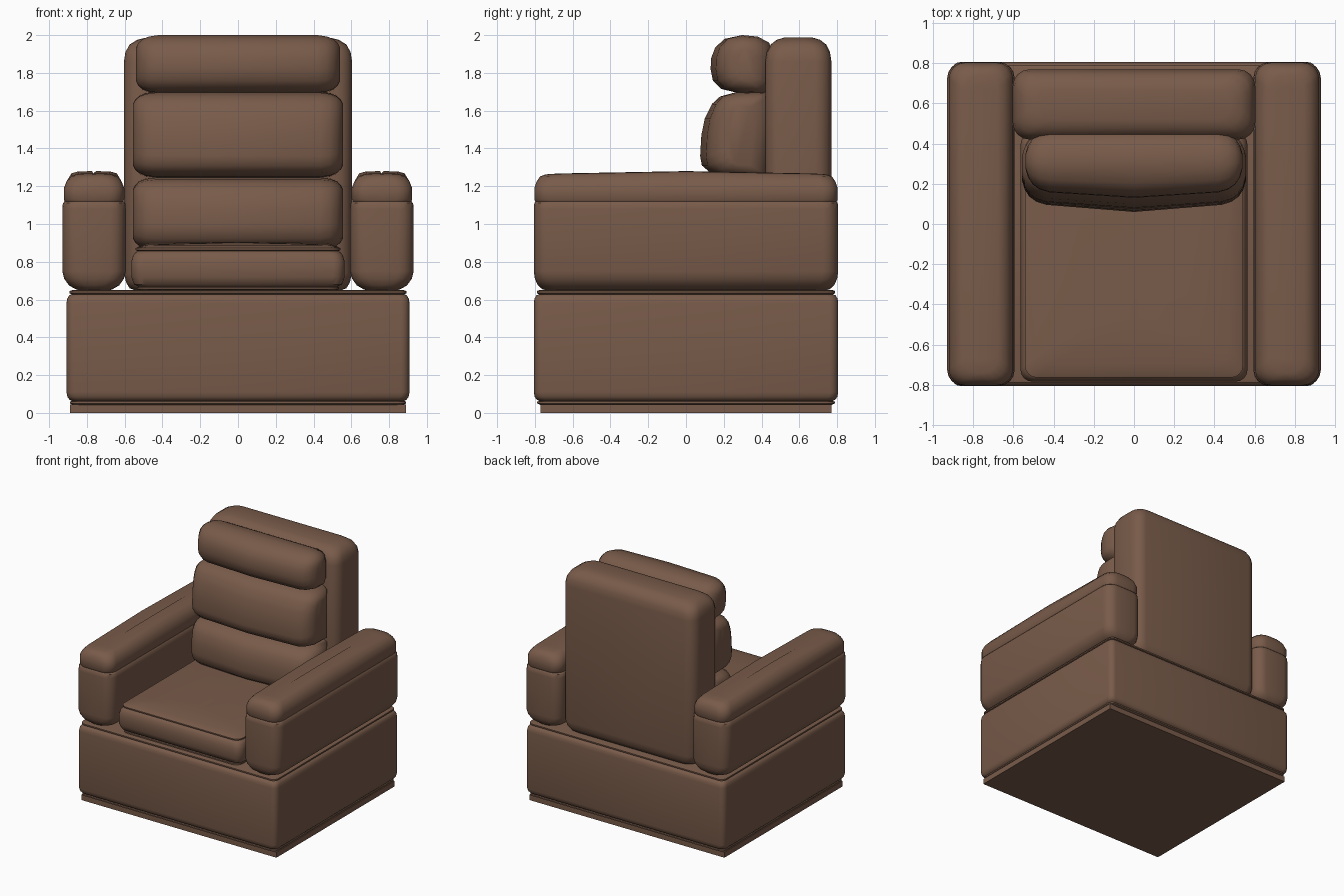
import bpy, bmesh, math
from mathutils import Vector

if "Cube" in bpy.data.objects:
    bpy.data.objects.remove(bpy.data.objects["Cube"])

leather = bpy.data.materials.new("brown_leather")
leather.diffuse_color = (0.19, 0.105, 0.068, 1)
leather.use_nodes = True
leather.node_tree.nodes["Principled BSDF"].inputs["Base Color"].default_value = leather.diffuse_color


def loft(name, rings, angle=40):
    """Skin a list of equal-length point rings and close both ends."""
    bm = bmesh.new()
    rows = [[bm.verts.new(p) for p in ring] for ring in rings]
    n = len(rows[0])
    for a, b in zip(rows, rows[1:]):
        for i in range(n):
            j = (i + 1) % n
            bm.faces.new((a[i], a[j], b[j], b[i]))
    bm.faces.new(rows[0][::-1])
    bm.faces.new(rows[-1])
    bmesh.ops.recalc_face_normals(bm, faces=bm.faces)
    mesh = bpy.data.meshes.new(name)
    bm.to_mesh(mesh)
    bm.free()
    obj = bpy.data.objects.new(name, mesh)
    bpy.context.collection.objects.link(obj)
    mesh.materials.append(leather)
    bpy.ops.object.select_all(action='DESELECT')
    obj.select_set(True)
    bpy.context.view_layer.objects.active = obj
    bpy.ops.object.shade_smooth_by_angle(angle=math.radians(angle))
    return obj


def rounded_rect(hx, hy, r, seg=4):
    """Rounded rectangle with extra points at the middle of each side."""
    r = min(r, hx * 0.95, hy * 0.95)
    pts = []
    mids = [(0, hy), (-hx, 0), (0, -hy), (hx, 0)]
    for q, (sx, sy) in enumerate([(1, 1), (-1, 1), (-1, -1), (1, -1)]):
        for k in range(seg + 1):
            a = (q + k / seg) * math.pi / 2
            pts.append((sx * (hx - r) + r * math.cos(a), sy * (hy - r) + r * math.sin(a)))
        pts.append(mids[q])
    return pts


def upholstered(name, cx, cy, hx, hy, r, levels, crown=0.0):
    """Rounded block; levels are (z, x inset, y inset). The last rings are crowned along y."""
    rings = []
    for i, (z, ix, iy) in enumerate(levels):
        c = crown if i >= len(levels) - 3 else 0
        rings.append([(cx + x, cy + y, z + c * (1 - (y / hy) ** 2))
                      for x, y in rounded_rect(hx - ix, hy - iy, r)])
    return loft(name, rings)


def back_cushion(name, half_w, profile, bulge):
    """Side profile (y, z) swept across x with soft ends and a fuller middle."""
    ys, zs = zip(*profile)
    cy, cz = (min(ys) + max(ys)) / 2, (min(zs) + max(zs)) / 2
    hy, hz = max(ys) - cy, max(zs) - cz
    ends = [(0, .11), (.012, .07), (.035, .035), (.07, .012), (.12, 0)]
    stations = [(-half_w + d, i) for d, i in ends] + [(0, 0)]
    stations += [(half_w - d, i) for d, i in reversed(ends)]
    rings = []
    for x, inset in stations:
        ring = []
        for y, z in profile:
            front = max(0, (cy - y) / hy)
            push = bulge * front * (1 - abs(x) / half_w)
            ring.append((x, cy + (y - cy) * (1 - inset / hy) - push,
                         cz + (z - cz) * (1 - inset * 0.6 / hz)))
        rings.append(ring)
    return loft(name, rings, 60)


# plinth
loft("plinth", [[(sx * .89, sy * .77, z) for sx, sy in ((1, 1), (-1, 1), (-1, -1), (1, -1))]
                for z in (0, .045)])

# base with piping along its top and bottom edges
upholstered("base", 0, 0, .908, .806, .045, [
    (.04, .04, .04), (.05, .018, .018), (.06, .018, .018), (.063, .03, .03), (.07, .016, .016),
    (.085, .005, .005), (.11, 0, 0), (.58, 0, 0), (.605, .004, .004), (.622, .014, .014),
    (.628, .028, .028), (.634, .016, .016), (.645, .016, .016), (.65, .03, .03)])

# arms with separate crowned arm pads
for side, s in (("left", -1), ("right", 1)):
    upholstered(side + "_arm", s * .762, 0, .168, .806, .08, [
        (.645, .1, .08), (.655, .07, .045), (.675, .035, .022), (.71, .01, .006),
        (.75, 0, 0), (1.08, 0, 0), (1.11, .003, .003), (1.12, .012, .012)])
    upholstered(side + "_arm_pad", s * .762, 0, .16, .803, .08, [
        (1.118, .006, .006), (1.13, 0, 0), (1.19, 0, 0), (1.225, .014, .012),
        (1.25, .04, .03), (1.26, .075, .06), (1.262, .15, .12)], crown=.018)

# seat cushion with piping
upholstered("seat_cushion", 0, -.165, .565, .62, .06, [
    (.648, .06, .05), (.655, .03, .025), (.665, .03, .025), (.668, .04, .035), (.68, .015, .015),
    (.72, 0, 0), (.8, 0, 0), (.835, .01, .01), (.852, .024, .022), (.856, .035, .032),
    (.862, .022, .02), (.872, .022, .02), (.878, .035, .032), (.886, .09, .09),
    (.89, .3, .2), (.893, .54, .3)], crown=.012)

# backrest shell
upholstered("backrest", 0, .595, .604, .175, .085, [
    (.645, .07, .05), (.66, .03, .03), (.69, .012, .01), (.74, 0, 0), (1.86, 0, 0),
    (1.91, .008, .008), (1.95, .03, .028), (1.975, .07, .06), (1.987, .12, .1)])

# three stacked back cushions
back_cushion("headrest", .54, [
    (.42, 1.69), (.28, 1.695), (.21, 1.715), (.175, 1.76), (.165, 1.82), (.168, 1.88),
    (.185, 1.935), (.225, 1.98), (.3, 2.0), (.38, 1.992), (.44, 1.96), (.46, 1.9), (.46, 1.74)], .035)
back_cushion("middle_cushion", .557, [
    (.45, 1.245), (.24, 1.25), (.16, 1.27), (.122, 1.31), (.115, 1.36), (.12, 1.47),
    (.135, 1.56), (.165, 1.635), (.2, 1.675), (.26, 1.695), (.42, 1.70), (.45, 1.68)], .04)
back_cushion("lower_cushion", .557, [
    (.45, .86), (.24, .865), (.16, .885), (.115, .925), (.105, .99), (.11, 1.08),
    (.125, 1.16), (.16, 1.21), (.21, 1.235), (.28, 1.245), (.45, 1.248)], .045)
